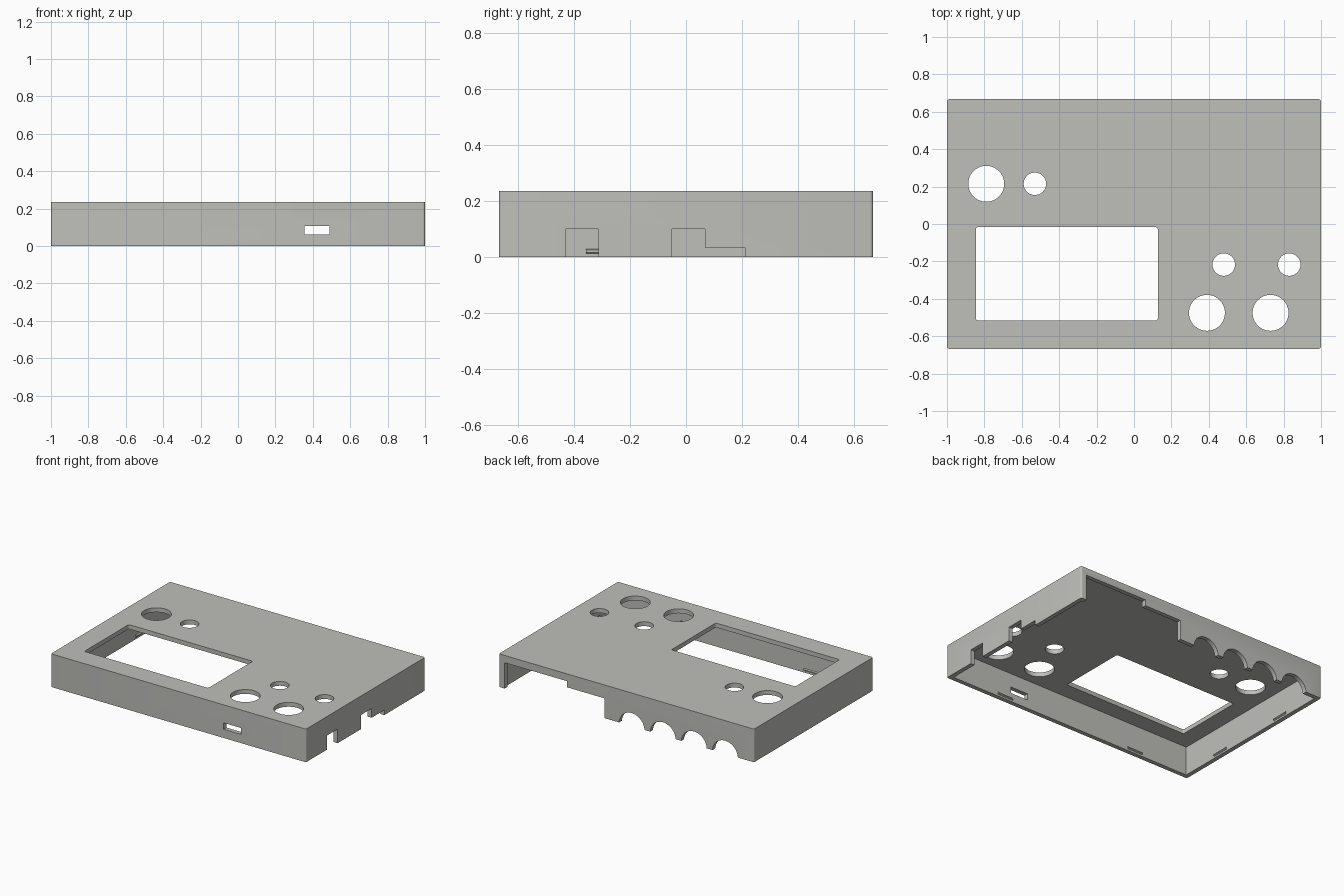
import bpy, bmesh, math
from mathutils import Matrix, Vector

if "Cube" in bpy.data.objects:
    bpy.data.objects.remove(bpy.data.objects["Cube"])

HX, HY, H, T = 1.0, 0.667, 0.235, 0.031   # half sizes, height, wall thickness

mat = bpy.data.materials.new("warm_grey_plastic")
mat.diffuse_color = (0.52, 0.52, 0.495, 1)
mat.use_nodes = True
mat.node_tree.nodes["Principled BSDF"].inputs["Base Color"].default_value = mat.diffuse_color


def box(name, x0, x1, y0, y1, z0, z1, round_r=0):
    """Box from its limits, with optional rounded vertical edges."""
    bm = bmesh.new()
    bmesh.ops.create_cube(bm, size=1)
    for v in bm.verts:
        v.co = Vector((x0 if v.co.x < 0 else x1, y0 if v.co.y < 0 else y1, z0 if v.co.z < 0 else z1))
    if round_r:
        edges = [e for e in bm.edges if abs(e.verts[0].co.z - e.verts[1].co.z) > 1e-4]
        bmesh.ops.bevel(bm, geom=edges, offset=round_r, segments=4, profile=0.5, affect='EDGES')
    return finish(name, bm)


def cylinder(name, centre, r, depth, along_y=False):
    bm = bmesh.new()
    bmesh.ops.create_cone(bm, cap_ends=True, segments=64, radius1=r, radius2=r, depth=depth)
    if along_y:
        bm.transform(Matrix.Rotation(math.pi / 2, 4, 'X'))
    bm.transform(Matrix.Translation(centre))
    return finish(name, bm)


def finish(name, bm):
    bmesh.ops.recalc_face_normals(bm, faces=bm.faces)
    me = bpy.data.meshes.new(name)
    bm.to_mesh(me)
    bm.free()
    me.materials.append(mat)
    ob = bpy.data.objects.new(name, me)
    bpy.context.collection.objects.link(ob)
    return ob


def cut(target, cutter):
    """Subtract the cutter, then discard it."""
    mod = target.modifiers.new("cut", 'BOOLEAN')
    mod.operation, mod.solver, mod.object = 'DIFFERENCE', 'EXACT', cutter
    bpy.context.view_layer.objects.active = target
    bpy.ops.object.modifier_apply(modifier=mod.name)
    bpy.data.objects.remove(cutter)


# Hollow lid, open underneath
lid = box("enclosure_lid", -HX, HX, -HY, HY, 0, H, 0.012)
cut(lid, box("cavity", -HX + T, HX - T, -HY + T, HY - T, -0.1, H - T))

# Display window and control holes in the top
cut(lid, box("display_window", -0.845, 0.127, -0.515, -0.017, 0.15, 0.3, 0.01))
for x, y, r in [(-0.79, 0.215, 0.096), (0.39, -0.475, 0.096), (0.73, -0.475, 0.096),
                (-0.53, 0.215, 0.06), (0.48, -0.217, 0.06), (0.83, -0.217, 0.06)]:
    cut(lid, cylinder("control_hole", (x, y, 0.22), r, 0.15))

# Port slot in the front wall
cut(lid, box("front_slot", 0.355, 0.49, -0.75, -0.6, 0.062, 0.107))

# Connector notches in the right wall
for y0, y1, z in [(-0.43, -0.312, 0.1), (-0.05, 0.068, 0.1), (0.06, 0.21, 0.035)]:
    cut(lid, box("side_notch", 0.9, 1.1, y0, y1, -0.1, z))

# Stepped opening in the back wall
for x0, x1, z in [(0.465, 0.955, 0.183), (0.173, 0.48, 0.14)]:
    cut(lid, box("back_opening", x0, x1, 0.6, 0.75, -0.1, z))

# Row of cable arches in the back wall
for i in range(4):
    cut(lid, cylinder("cable_arch", (-0.042 - 0.244 * i, 0.667, -0.007), 0.1, 0.15, True))

bpy.ops.object.select_all(action='DESELECT')
lid.select_set(True)
bpy.context.view_layer.objects.active = lid
bpy.ops.object.shade_smooth_by_angle(angle=math.radians(30))


def snap_ridge(name, centre, inward, half=0.06):
    """Small tapered ridge on the inside of a wall."""
    along = Vector((-inward.y, inward.x, 0))
    bm = bmesh.new()
    ends = []
    for s in (-half, half):
        ends.append([bm.verts.new(centre + along * s + inward * d + Vector((0, 0, z)))
                     for d, z in [(-0.004, 0.010), (0.008, 0.017), (0.008, 0.025), (-0.004, 0.032)]])
    for i in range(4):
        j = (i + 1) % 4
        bm.faces.new((ends[0][i], ends[0][j], ends[1][j], ends[1][i]))
    bm.faces.new(ends[0])
    bm.faces.new(ends[1])
    return finish(name, bm)


# Snap ridges on the front and left walls
for s, side in [(-1, "a"), (1, "b")]:
    snap_ridge("front_snap_ridge_" + side, Vector((0.54 * s, -HY + T, 0)), Vector((0, 1, 0)))
    snap_ridge("left_snap_ridge_" + side, Vector((-HX + T, 0.297 * s, 0)), Vector((1, 0, 0)))
